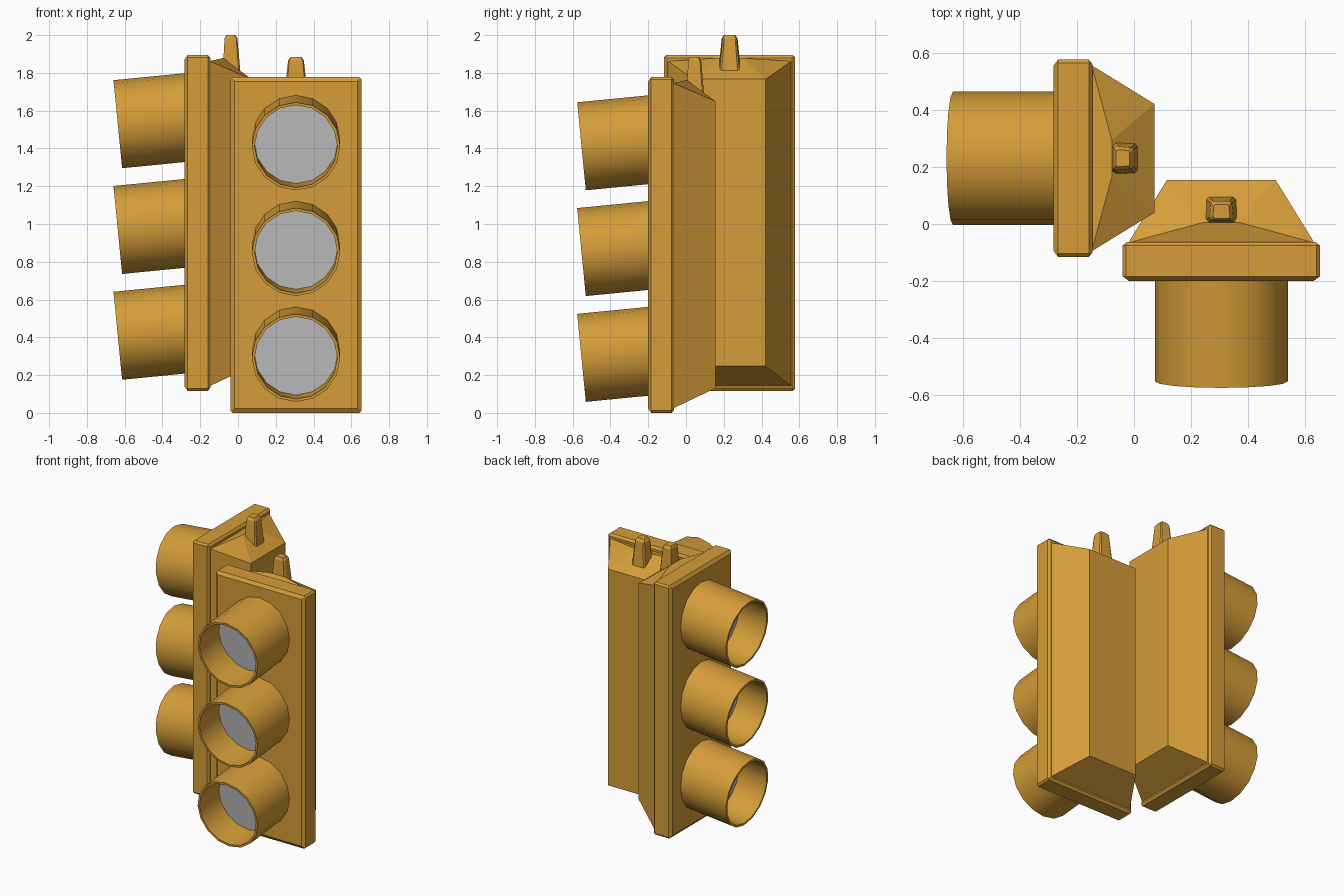
import bpy, bmesh, math
from mathutils import Matrix

if "Cube" in bpy.data.objects:
    bpy.data.objects.remove(bpy.data.objects["Cube"])


def material(name, rgb):
    m = bpy.data.materials.new(name)
    m.diffuse_color = (*rgb, 1)
    m.use_nodes = True
    m.node_tree.nodes["Principled BSDF"].inputs["Base Color"].default_value = m.diffuse_color
    return m


YELLOW = material("amber_yellow", (0.66, 0.335, 0.04))
GREY = material("lens_grey", (0.53, 0.53, 0.53))


def finish(bm, name, mat, matrix, smooth=False):
    bmesh.ops.recalc_face_normals(bm, faces=bm.faces)
    bm.transform(matrix)
    me = bpy.data.meshes.new(name)
    bm.to_mesh(me)
    bm.free()
    me.materials.append(mat)
    ob = bpy.data.objects.new(name, me)
    bpy.context.collection.objects.link(ob)
    if smooth:
        bpy.ops.object.select_all(action='DESELECT')
        ob.select_set(True)
        bpy.context.view_layer.objects.active = ob
        bpy.ops.object.shade_smooth_by_angle(angle=math.radians(35))
    return ob


def loft(bm, rings, closed=False):
    """Skin a list of equal-length point rings, capping open ends."""
    vs = [[bm.verts.new(p) for p in r] for r in rings]
    n = len(vs[0])
    for a, b in zip(vs, vs[1:] + (vs[:1] if closed else [])):
        for i in range(n):
            j = (i + 1) % n
            bm.faces.new((a[i], a[j], b[j], b[i]))
    if not closed:
        bm.faces.new(vs[0])
        bm.faces.new(vs[-1])


def circle(r, y, n=16):
    return [(r * math.cos(math.tau * i / n), y, r * math.sin(math.tau * i / n))
            for i in range(n)]


def rect(inset, y):
    hx, z0, z1 = 0.347 - inset, inset, 1.777 - inset
    return [(-hx, y, z0), (hx, y, z0), (hx, y, z1), (-hx, y, z1)]


def signal(prefix, matrix):
    # front plate with chamfered edges
    bm = bmesh.new()
    loft(bm, [rect(0.022, -0.2), rect(0.0, -0.184),
              rect(0.0, -0.076), rect(0.016, -0.063)])
    # clip the four long corner edges too
    corners = [e for e in bm.edges
               if abs(e.verts[0].co.y - e.verts[1].co.y) > 0.05]
    bmesh.ops.bevel(bm, geom=corners, offset=0.012, segments=1, affect='EDGES')
    finish(bm, prefix + "_front_plate", YELLOW, matrix)

    # tapered rear housing with a ridge under the mounting lug
    bm = bmesh.new()
    for s in (-1, 1):
        for x, y, z in ((0.327, -0.066, 0.025), (0.327, -0.066, 1.745),
                        (0.065, 0.005, 1.762),
                        (0.191, 0.155, 0.13), (0.191, 0.155, 1.65)):
            bm.verts.new((s * x, y, z))
    bmesh.ops.convex_hull(bm, input=bm.verts[:])
    bmesh.ops.dissolve_limit(bm, angle_limit=0.01, verts=bm.verts[:], edges=bm.edges[:])
    finish(bm, prefix + "_rear_housing", YELLOW, matrix)

    # mounting lug, tapered, with clipped corners
    bm = bmesh.new()
    rings = []
    for z, hx, y0, y1 in ((1.66, 0.063, 0.0, 0.098), (1.865, 0.042, 0.012, 0.08),
                          (1.883, 0.03, 0.02, 0.068)):
        c = hx * 0.3
        rings.append([(-hx + c / 2, y0, z), (hx - c / 2, y0, z), (hx, y0 + c, z),
                      (hx - c * 0.4, y1 - c / 2, z), (hx - c, y1, z), (-hx + c, y1, z),
                      (-hx + c * 0.4, y1 - c / 2, z), (-hx, y0 + c, z)])
    loft(bm, rings)
    finish(bm, prefix + "_mounting_lug", YELLOW, matrix)

    # three drooping visors, each with a flat lens set inside
    for k, z in enumerate((0.326, 0.886, 1.446)):
        place = (matrix @ Matrix.Translation((0, -0.2, z))
                 @ Matrix.Rotation(math.radians(5.6), 4, 'X'))
        bm = bmesh.new()
        loft(bm, [circle(0.234, 0.035), circle(0.234, -0.355),
                  circle(0.219, -0.355), circle(0.219, 0.035)], closed=True)
        finish(bm, f"{prefix}_visor_{k + 1}", YELLOW, place, smooth=True)
        bm = bmesh.new()
        loft(bm, [circle(0.222, -0.132), circle(0.222, -0.14)])
        finish(bm, f"{prefix}_lens_{k + 1}", GREY, place)


# one signal faces the front, a slightly higher one faces left
signal("front_signal", Matrix.Translation((0.307, 0, 0)))
signal("side_signal", Matrix.Translation((-0.083, 0.231, 0.117))
       @ Matrix.Rotation(-math.pi / 2, 4, 'Z'))
